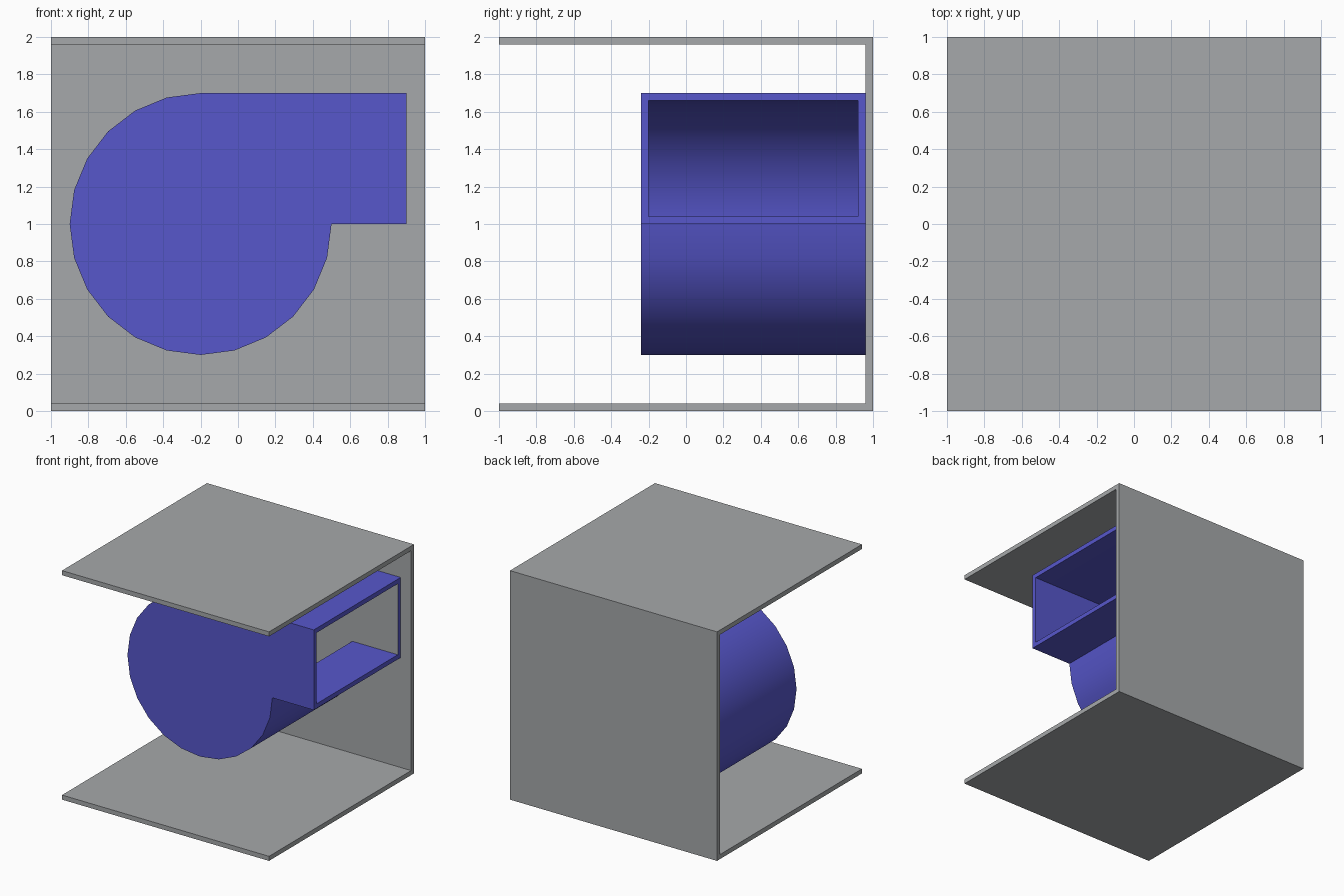
import bpy, bmesh, math

if "Cube" in bpy.data.objects:
    bpy.data.objects.remove(bpy.data.objects["Cube"])

def material(name, rgb):
    m = bpy.data.materials.new(name)
    m.diffuse_color = (*rgb, 1)
    m.use_nodes = True
    m.node_tree.nodes["Principled BSDF"].inputs["Base Color"].default_value = m.diffuse_color
    return m

GREY = material("casing grey", (0.38, 0.395, 0.405))
BLUE = material("blower blue", (0.095, 0.095, 0.6))

def finish(name, bm, mats):
    me = bpy.data.meshes.new(name)
    bm.normal_update()
    bm.to_mesh(me)
    bm.free()
    ob = bpy.data.objects.new(name, me)
    bpy.context.collection.objects.link(ob)
    for m in mats:
        me.materials.append(m)
    return ob

# Casing: C-shaped sheet (bottom, back, top) extruded across x
T = 0.04
bm = bmesh.new()
profile = [(-1, 0), (1, 0), (1, 2), (-1, 2), (-1, 2 - T), (1 - T, 2 - T), (1 - T, T), (-1, T)]
face = bm.faces.new([bm.verts.new((-1, y, z)) for y, z in profile])
ext = bmesh.ops.extrude_face_region(bm, geom=[face])
bmesh.ops.translate(bm, vec=(2, 0, 0),
                    verts=[v for v in ext["geom"] if isinstance(v, bmesh.types.BMVert)])
bmesh.ops.recalc_face_normals(bm, faces=bm.faces)
finish("casing", bm, [GREY])

# Blower housing: round drum with a tangent rectangular outlet, hollow and open at +x
def scroll(inset):
    r = 0.7 - inset
    pts = [(-0.2 + r * math.cos(math.radians(a)), 1 + r * math.sin(math.radians(a)))
           for a in range(90, 361, 15)]
    pts[-1] = (0.5 - inset, 1 + inset)          # corner where drum meets outlet floor
    return pts + [(0.9, 1 + inset), (0.9, 1.7 - inset)]

def ring(bm, inset, y):
    return [bm.verts.new((x, y, z)) for x, z in scroll(inset)]

bm = bmesh.new()
Y0, Y1 = -0.24, 0.96
of, ob_ = ring(bm, 0, Y0), ring(bm, 0, Y1)
nf, nb = ring(bm, T, Y0 + T), ring(bm, T, Y1 - T)
n = len(of)
mouth = n - 2                                   # profile edge at the outlet opening
for i in range(n):
    j = (i + 1) % n
    if i == mouth:
        continue
    bm.faces.new((of[i], of[j], ob_[j], ob_[i]))   # outer wall
    bm.faces.new((nf[i], nb[i], nb[j], nf[j]))     # inner wall
bm.faces.new(of)
bm.faces.new(ob_[::-1])
bm.faces.new(nf[::-1])
inner_back = bm.faces.new(nb)
# outlet rim
o = [of[mouth], of[mouth + 1], ob_[mouth + 1], ob_[mouth]]
q = [nf[mouth], nf[mouth + 1], nb[mouth + 1], nb[mouth]]
for i in range(4):
    j = (i + 1) % 4
    bm.faces.new((o[i], o[j], q[j], q[i]))
bmesh.ops.recalc_face_normals(bm, faces=bm.faces)
inner_back.material_index = 1                   # casing sheet shows inside the housing
housing = finish("blower_housing", bm, [BLUE, GREY])

bpy.context.view_layer.objects.active = housing
housing.select_set(True)
bpy.ops.object.shade_smooth_by_angle(angle=math.radians(30))
